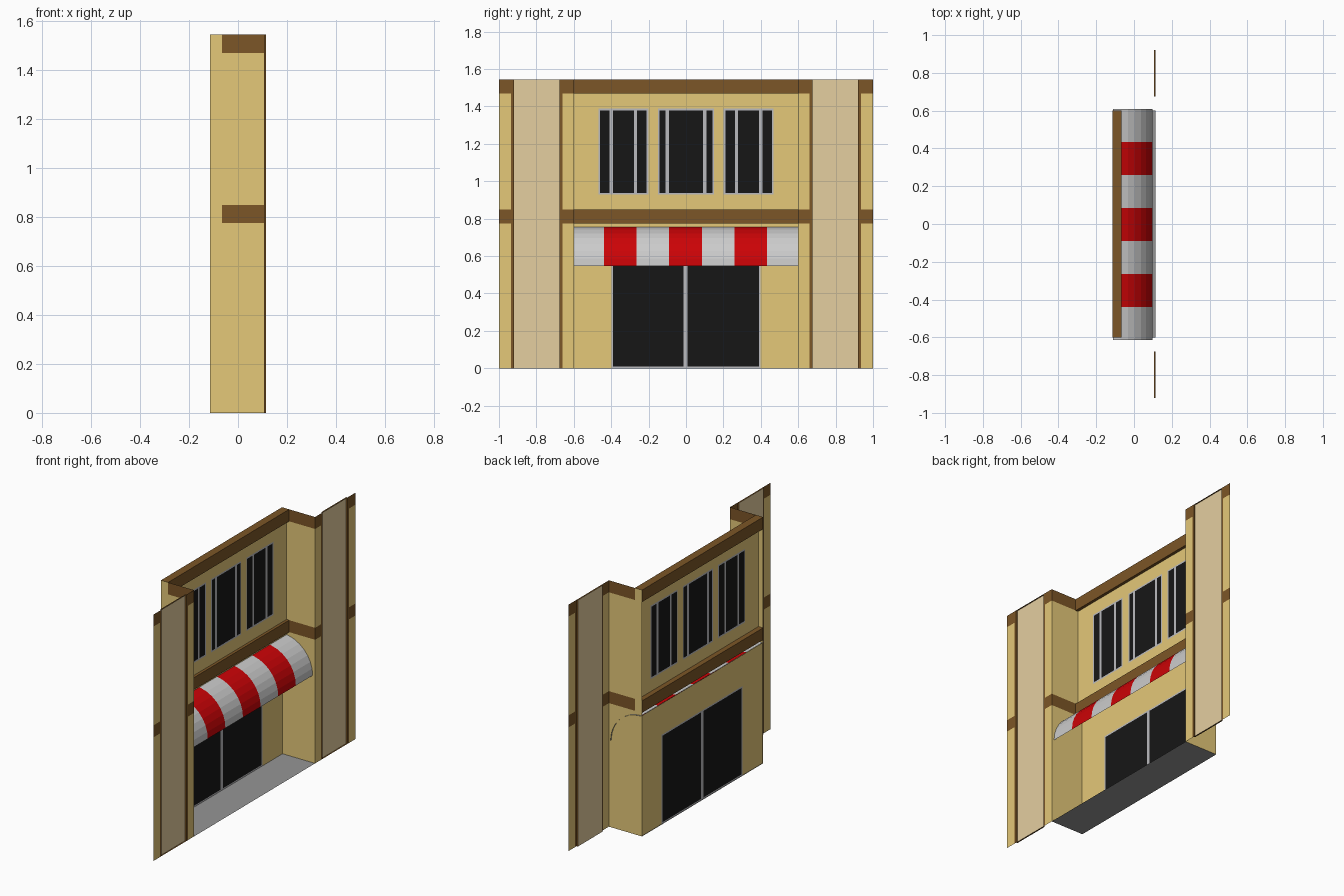
import bpy
from math import sin, cos, pi

if "Cube" in bpy.data.objects:
    bpy.data.objects.remove(bpy.data.objects["Cube"])

def material(name, r, g, b):
    m = bpy.data.materials.new(name)
    m.diffuse_color = (r, g, b, 1)
    m.use_nodes = True
    m.node_tree.nodes["Principled BSDF"].inputs["Base Color"].default_value = m.diffuse_color
    return m

TAN = material("tan_plaster", .78, .58, .19)
BROWN = material("brown_trim", .2, .092, .02)
BEIGE = material("beige_pilaster", .78, .62, .35)
RED = material("red_cloth", .6, .001, .002)
WHITE = material("white_cloth", .6, .6, .6)
FRAME = material("frame_grey", .5, .5, .52)
GLASS = material("dark_glass", .008, .008, .008)
FLOOR = material("floor_grey", .3, .3, .3)

def sheet(name, place, us, vs, pick, flip=False):
    """Grid of quads; pick(u, v) at a cell centre gives a material, or None for a hole."""
    us, vs = sorted(set(us)), sorted(set(vs))
    n = len(vs)
    verts = [place(u, v) for u in us for v in vs]
    faces, mats = [], []
    for i in range(len(us) - 1):
        for j in range(n - 1):
            m = pick((us[i] + us[i + 1]) / 2, (vs[j] + vs[j + 1]) / 2)
            if m:
                f = (i * n + j, (i + 1) * n + j, (i + 1) * n + j + 1, i * n + j + 1)
                faces.append(f[::-1] if flip else f)
                mats.append(m)
    me = bpy.data.meshes.new(name)
    me.from_pydata(verts, [], faces)
    slots = list(dict.fromkeys(mats))
    for m in slots:
        me.materials.append(m)
    for p, m in zip(me.polygons, mats):
        p.material_index = slots.index(m)
    ob = bpy.data.objects.new(name, me)
    bpy.context.collection.objects.link(ob)
    return ob

H, W = 1.545, .6                     # height, half width of the recess
XB, XL, XF, XP = -.115, -.065, .115, .106   # back, ledge front, panel, pilaster planes
X_LOWER, X_UPPER, Z_SPLIT = -.111, -.083, .755
BANDS = [(.775, .85), (1.47, H)]
BAND_Z = [z for b in BANDS for z in b]

def in_band(z):
    return any(a < z < b for a, b in BANDS)

# openings: y0, y1, z0, z1, mullion centres, mullion width
OPENINGS = {
    "door": (-.399, .399, 0, .56, [-.003], .022),
    "window_left": (-.468, -.201, .928, 1.388, [-.4, -.27], .018),
    "window_middle": (-.15, .15, .928, 1.388, [-.1, .1], .018),
    "window_right": (.201, .468, .928, 1.388, [.27, .4], .018),
}

# recessed walls with holes; the upper storey stands slightly further forward
def wall_pick(y, z):
    hole = any(o[0] < y < o[1] and o[2] < z < o[3] for o in OPENINGS.values())
    return None if hole or in_band(z) else TAN

for name, x, z0, z1 in (("lower_wall", X_LOWER, 0, Z_SPLIT), ("upper_wall", X_UPPER, Z_SPLIT, H)):
    zs = BAND_Z + [z for o in OPENINGS.values() for z in o[2:4]]
    sheet(name, lambda y, z: (x, y, z),
          [-W, W] + [y for o in OPENINGS.values() for y in o[:2]],
          [z0, z1] + [z for z in zs if z0 < z < z1], wall_pick)

# door and windows: thin frame, mullions and glass
for name, (y0, y1, z0, z1, mull, w) in OPENINGS.items():
    t = .009
    x = X_LOWER if name == "door" else X_UPPER
    def pick(y, z):
        edge = y < y0 + t or y > y1 - t or z < z0 + t or z > z1 - t
        return FRAME if edge or any(abs(y - c) < w / 2 for c in mull) else GLASS
    sheet(name, lambda y, z: (x, y, z),
          [y0, y0 + t, y1 - t, y1] + [c + s * w / 2 for c in mull for s in (-1, 1)],
          [z0, z0 + t, z1 - t, z1], pick)

# ledges: beams between the return walls
for name, (a, b) in zip(("middle_ledge", "top_ledge"), BANDS):
    path = [(XB, a), (XL, a), (XL, b), (XB, b), (XB, a)]
    sheet(name, lambda y, i: (path[i][0], y, path[i][1]), [-W, W], range(5),
          lambda y, i: BROWN)

# striped awning: quarter-round sheet
R, N, A0, A1 = .21, 8, -.614, .608
step = (A1 - A0) / 7
sheet("awning",
      lambda y, i: (-.112 + R * cos(i * pi / 2 / N), y, .547 + R * sin(i * pi / 2 / N)),
      [A0 + step * k for k in range(8)], range(N + 1),
      lambda y, i: RED if int((y - A0) / step) % 2 else WHITE)

# floor of the recess
sheet("floor", lambda x, y: (x, y, 0), [XB, XF], [-W, W], lambda x, y: FLOOR)

# both flanks: return wall, front panel with brown borders, and sunken pilaster
P0, P1, BV = .66, .935, .015
Q0, Q1 = P0 + BV, P1 - BV

def panel_pick(y, z):
    if Q0 < y < Q1:
        return None
    return BROWN if P0 < y < P1 or in_band(z) else TAN

for side, s in (("left", -1), ("right", 1)):
    flip = s < 0
    sheet(side + "_return_wall", lambda x, z: (x, s * W, z), [XB, XL, XF],
          [0, H] + BAND_Z, lambda x, z: BROWN if in_band(z) and x > XL else TAN, flip)
    sheet(side + "_front_panel", lambda y, z: (XF, s * y, z), [W, P0, Q0, Q1, P1, 1],
          [0, H] + BAND_Z, panel_pick, flip)
    prof = [(XF, Q0), (XP, Q0), (XP, Q1), (XF, Q1)]
    sheet(side + "_pilaster", lambda i, z: (prof[i][0], s * prof[i][1], z), range(4),
          [0, H], lambda i, z: BEIGE if 1 < i < 2 else BROWN, flip)
    for cap, z in (("bottom", 0), ("top", H)):
        sheet(f"{side}_pilaster_{cap}_cap", lambda x, y: (x, s * y, z),
              [XP, XF], [Q0, Q1], lambda x, y: BROWN, flip != (z == 0))
